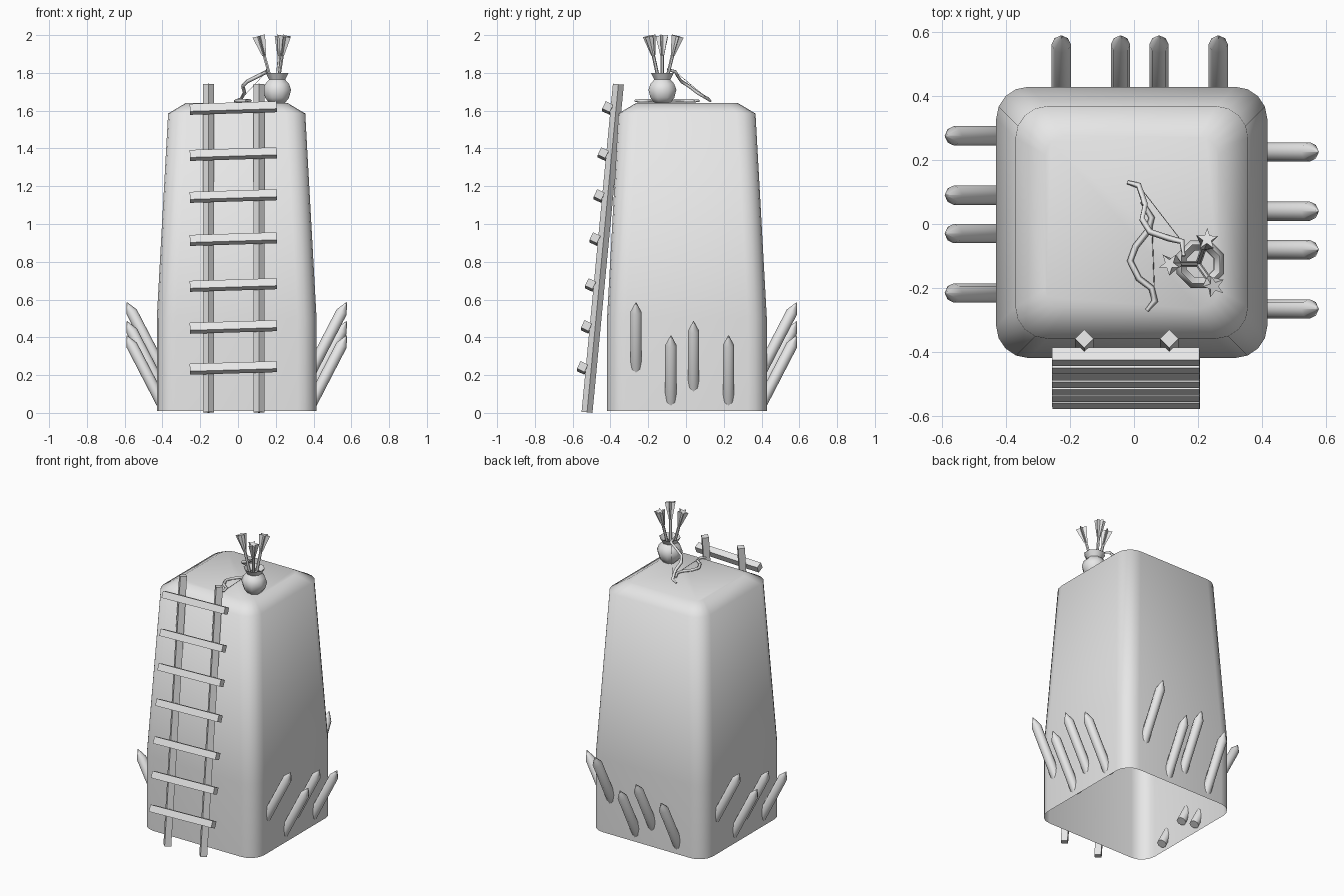
import bpy, bmesh, math
from mathutils import Vector, Matrix

if "Cube" in bpy.data.objects:
    bpy.data.objects.remove(bpy.data.objects["Cube"])

GREY = (0.8, 0.8, 0.8, 1)
stone = bpy.data.materials.new("plain grey")
stone.use_nodes = True
stone.diffuse_color = GREY
stone.node_tree.nodes["Principled BSDF"].inputs["Base Color"].default_value = GREY

CX, CY = -0.007, 0.005


def loft(name, rings, cap_start=True, cap_end=True, smooth=None):
    """Skin a list of equal-length point rings into one object."""
    bm = bmesh.new()
    loops = [[bm.verts.new(p) for p in ring] for ring in rings]
    n = len(loops[0])
    for a, b in zip(loops, loops[1:]):
        for i in range(n):
            j = (i + 1) % n
            bm.faces.new((a[i], a[j], b[j], b[i]))
    if cap_start:
        bm.faces.new(loops[0][::-1])
    if cap_end:
        bm.faces.new(loops[-1])
    bmesh.ops.recalc_face_normals(bm, faces=bm.faces)
    mesh = bpy.data.meshes.new(name)
    bm.to_mesh(mesh)
    bm.free()
    mesh.materials.append(stone)
    obj = bpy.data.objects.new(name, mesh)
    bpy.context.collection.objects.link(obj)
    if smooth:
        bpy.ops.object.select_all(action='DESELECT')
        obj.select_set(True)
        bpy.context.view_layer.objects.active = obj
        bpy.ops.object.shade_smooth_by_angle(angle=math.radians(smooth))
    return obj


def circle(radii, z, sides, turn=0.0):
    """Ring in the xy plane; radii repeat around it, so two of them make a star."""
    return [Vector((radii[i % len(radii)] * math.cos(turn + math.tau * i / sides),
                    radii[i % len(radii)] * math.sin(turn + math.tau * i / sides), z))
            for i in range(sides)]


def rod(name, start, end, profile, sides, turn=0.0, smooth=None):
    """Solid along start-end; profile lists (fraction of length, radii)."""
    start, end = Vector(start), Vector(end)
    axis = end - start
    spin = axis.to_track_quat('Z', 'Y').to_matrix()
    rings = [[start + spin @ p for p in circle(r, t * axis.length, sides, turn)]
             for t, r in profile]
    return loft(name, rings, smooth=smooth)


def cord(name, points, radius):
    """Bevelled curve through the points, turned into a mesh."""
    curve = bpy.data.curves.new(name, 'CURVE')
    curve.dimensions = '3D'
    curve.bevel_depth = radius
    curve.bevel_resolution = 0
    curve.use_fill_caps = True
    spline = curve.splines.new('POLY')
    spline.points.add(len(points) - 1)
    for i, (sp, p) in enumerate(zip(spline.points, points)):
        sp.co = (*p, 1)
        sp.radius = 0.6 if i in (0, len(points) - 1) else 1
    curve.materials.append(stone)
    obj = bpy.data.objects.new(name, curve)
    bpy.context.collection.objects.link(obj)


# Tower: rounded square that tapers upward, open underneath
def rounded_square(half, radius, z, steps=4):
    ring = []
    for q in range(4):
        mid = math.pi / 4 + q * math.pi / 2
        cx = math.copysign(half - radius, math.cos(mid))
        cy = math.copysign(half - radius, math.sin(mid))
        for s in range(steps + 1):
            a = q * math.pi / 2 + s / steps * math.pi / 2
            ring.append((CX + cx + radius * math.cos(a), CY + cy + radius * math.sin(a), z))
    return ring


loft("tower", [rounded_square(*r) for r in
               ((0.423, 0.1, 0.01), (0.423, 0.1, 0.5), (0.363, 0.1, 1.585), (0.27, 0.06, 1.64))],
     cap_start=False, smooth=60)

# Stakes: one group of four, turned onto three sides
for side_index, side in enumerate(("left", "back", "right")):
    turn = Matrix.Rotation(side_index * math.pi / 2, 3, 'Z')
    for k, (y, tip) in enumerate(((-0.27, 0.585), (-0.085, 0.41), (0.035, 0.485), (0.22, 0.41))):
        centre = Vector((CX, CY, 0))
        start = centre + turn @ Vector((0.392, y, tip - 0.367))
        end = centre + turn @ Vector((0.582, y, tip))
        rod(f"stake_{side}_{k + 1}", start, end,
            ((0, [0.03]), (0.86, [0.03]), (1, [0.002])), 8, smooth=50)

# Ladder: two diamond rails and seven slightly crooked rungs
for side, x in (("right", -0.155), ("left", 0.11)):
    rod(f"ladder_rail_{side}", (x, -0.524, 0.003), (x, -0.358, 1.74),
        ((0, [0.029]), (1, [0.029])), 4)
for k, z in enumerate((0.238, 0.455, 0.677, 0.92, 1.148, 1.37, 1.614)):
    y = -0.571 + 0.097 * z
    rod(f"ladder_rung_{k + 1}", (-0.255, y, z - 0.007), (0.205, y, z + 0.007),
        ((0, [0.031]), (1, [0.031])), 4, turn=math.radians(20))

# Pot: eight-sided lathe, open at the mouth
pot = loft("pot", [circle([r], z, 8, math.pi / 8) for r, z in
                   ((0.045, 1.64), (0.068, 1.668), (0.08, 1.71), (0.068, 1.742),
                    (0.046, 1.765), (0.066, 1.8))], cap_end=False, smooth=60)
pot.location = (0.207, -0.125, 0)

# Arrows: thin shafts with star-shaped fletching
for k, (x, y) in enumerate(((0.11, -0.125), (0.228, -0.047), (0.25, -0.195))):
    foot, top = Vector((0.2, -0.125, 1.67)), Vector((x, y, 1.995))
    neck = foot.lerp(top, 0.68)
    rod(f"arrow_shaft_{k + 1}", foot, top, ((0, [0.009]), (0.95, [0.009])), 6)
    rod(f"arrow_fletching_{k + 1}", neck, top,
        ((0, [0.011, 0.008]), (1, [0.036, 0.014])), 10)

# Bows: one leaning on the pot, one lying flat, each with a string
leaning = [(-0.02, 0.13, 1.65), (0.015, 0.12, 1.66), (0.035, 0.06, 1.695), (0.025, 0.015, 1.73),
           (0.05, -0.025, 1.755), (0.11, -0.045, 1.785), (0.15, -0.055, 1.805), (0.155, -0.1, 1.82)]
flat = [(0.025, 0.07), (0.055, 0.02), (0.045, -0.02), (0.005, -0.07), (-0.012, -0.115),
        (0.015, -0.17), (0.055, -0.2), (0.065, -0.24), (0.04, -0.27)]
flat = [(x, y, 1.652) for x, y in flat]
for name, path in (("leaning", leaning), ("flat", flat)):
    cord(f"bow_{name}", path, 0.01)
    cord(f"bow_string_{name}", [path[1], path[-2]], 0.002)
